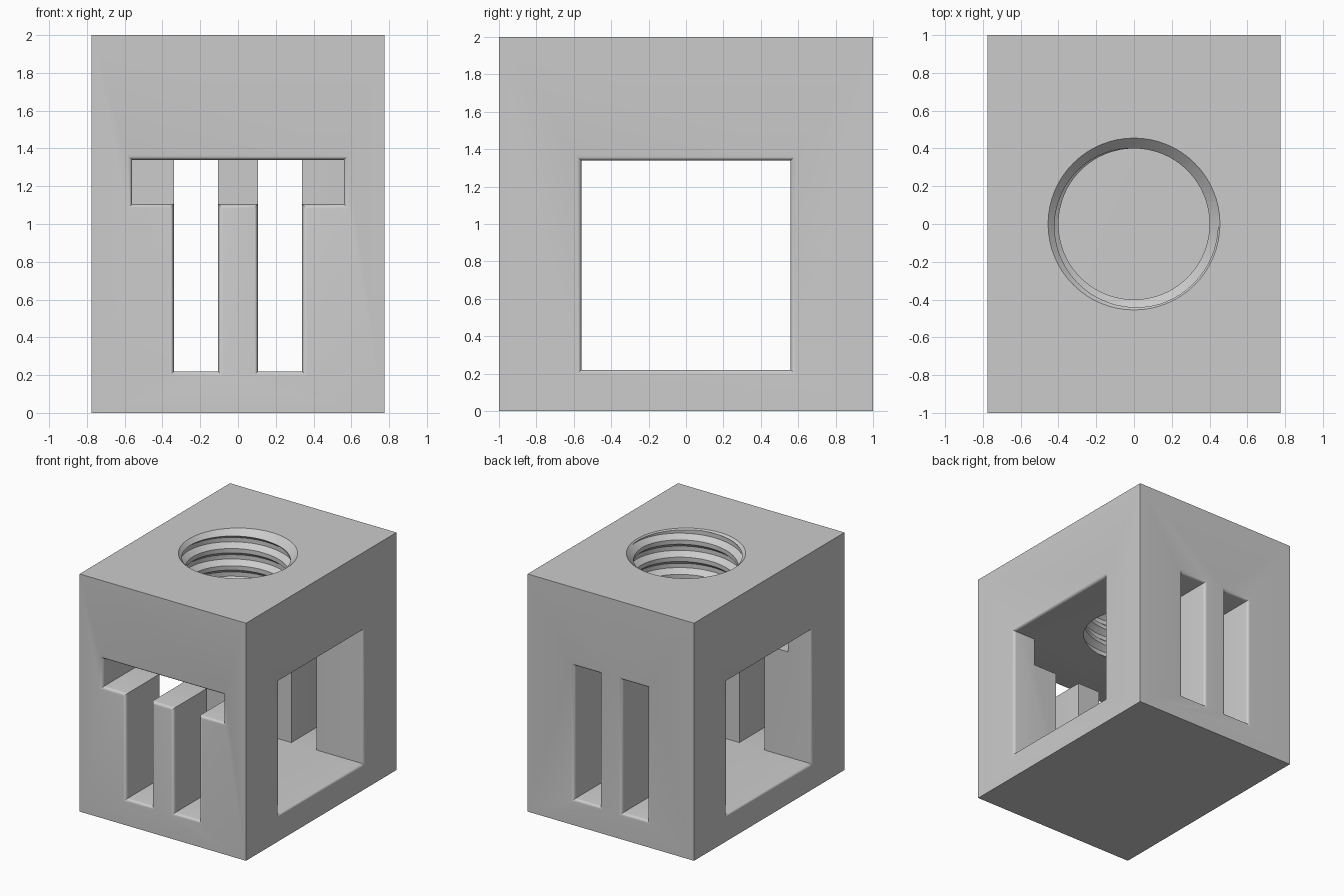
import bpy, bmesh, math
from mathutils import Vector

if "Cube" in bpy.data.objects:
    bpy.data.objects.remove(bpy.data.objects["Cube"], do_unlink=True)

HX, HY, H = 0.775, 1.0, 2.0            # half width, half depth, height
LOW, HIGH, SIDE = 0.22, 1.34, 0.56     # chamber floor, ceiling, half depth
SLOT_IN, SLOT_OUT, LEDGE = 0.105, 0.34, 1.105
BORE, ROOT, PITCH, STEPS = 0.40, 0.445, 0.145, 64

grey = bpy.data.materials.new("plain grey")
grey.use_nodes = True
grey.diffuse_color = (0.6, 0.6, 0.6, 1)
grey.node_tree.nodes["Principled BSDF"].inputs["Base Color"].default_value = (0.6, 0.6, 0.6, 1)


def finish(name, bm):
    bmesh.ops.recalc_face_normals(bm, faces=bm.faces)
    mesh = bpy.data.meshes.new(name)
    bm.to_mesh(mesh)
    bm.free()
    mesh.materials.append(grey)
    obj = bpy.data.objects.new(name, mesh)
    bpy.context.collection.objects.link(obj)
    return obj


def prism(name, outline, start, end):
    """Extrude an outline of points along a vector."""
    bm = bmesh.new()
    face = bm.faces.new([bm.verts.new(Vector(p) + Vector(start)) for p in outline])
    new = bmesh.ops.extrude_face_region(bm, geom=[face])["geom"]
    bmesh.ops.translate(bm, vec=Vector(end) - Vector(start),
                        verts=[v for v in new if isinstance(v, bmesh.types.BMVert)])
    return finish(name, bm)


def rect(a, b, c, d):
    return [(a, 0, c), (b, 0, c), (b, 0, d), (a, 0, d)]


def cut(target, cutter):
    mod = target.modifiers.new("cut", 'BOOLEAN')
    mod.operation, mod.solver, mod.object = 'DIFFERENCE', 'EXACT', cutter
    bpy.context.view_layer.objects.active = target
    bpy.ops.object.modifier_apply(modifier=mod.name)
    bpy.data.objects.remove(cutter, do_unlink=True)


# Block with the side-to-side chamber
body = prism("threaded_block", rect(-HX, HX, 0, H), (0, -HY, 0), (0, HY, 0))
chamber = [(0, y, z) for x, y, z in
           [(0, -SIDE, LOW), (0, SIDE, LOW), (0, SIDE, HIGH), (0, -SIDE, HIGH)]]
cut(body, prism("chamber_cutter", chamber, (-1, 0, 0), (1, 0, 0)))

# Two slots in the back wall
for s in (-1, 1):
    cut(body, prism("slot_cutter", rect(s * SLOT_IN, s * SLOT_OUT, LOW, HIGH),
                    (0, 0.4, 0), (0, 1.2, 0)))

# Front slots joined by a wide crossbar opening
half = [(SLOT_IN, LEDGE), (SLOT_IN, LOW), (SLOT_OUT, LOW), (SLOT_OUT, LEDGE),
        (SIDE, LEDGE), (SIDE, HIGH)]
fork = [(x, 0, z) for x, z in half] + [(-x, 0, z) for x, z in reversed(half)]
cut(body, prism("fork_cutter", fork, (0, -1.2, 0), (0, -0.4, 0)))

# Rounded outer edges and rounded opening rims
bm = bmesh.new()
bm.from_mesh(body.data)
bmesh.ops.remove_doubles(bm, verts=bm.verts, dist=0.0005)
bmesh.ops.dissolve_limit(bm, angle_limit=0.01, verts=bm.verts, edges=bm.edges)


def outer_planes(edge):
    tests = [lambda p: abs(abs(p.x) - HX) < 0.001, lambda p: abs(abs(p.y) - HY) < 0.001,
             lambda p: p.z < 0.001 or p.z > H - 0.001]
    return sum(all(t(v.co) for v in edge.verts) for t in tests)


for planes, size in ((1, 0.025), (2, 0.04)):
    edges = [e for e in bm.edges if len(e.link_faces) == 2
             and e.calc_face_angle(0) > 1.2 and outer_planes(e) == planes]
    bmesh.ops.bevel(bm, geom=edges, offset=size, offset_type='OFFSET', segments=4,
                    profile=0.5, affect='EDGES', clamp_overlap=False)
bm.to_mesh(body.data)
bm.free()

# Helical thread cutter: each column climbs a little, the seam joins one turn up
profile = [(0.0, BORE), (0.25, BORE), (0.5, ROOT), (0.75, ROOT)]
M, TURNS = len(profile), 8
bm = bmesh.new()
cols = []
for i in range(STEPS):
    a = 2 * math.pi * i / STEPS
    points = [(0.95, BORE)]
    points += [(1.04 + PITCH * (t + f + i / STEPS), r) for t in range(TURNS) for f, r in profile]
    points += [(2.5, BORE)]
    cols.append([bm.verts.new((r * math.cos(a), r * math.sin(a), z)) for z, r in points])
for a, b in zip(cols, cols[1:]):
    for j in range(len(a) - 1):
        bm.faces.new((a[j], b[j], b[j + 1], a[j + 1]))
last, first = cols[-1], cols[0]
for j in range(1, len(first) - 2 - M):
    bm.faces.new((last[j], first[j + M], first[j + M + 1], last[j + 1]))
bm.faces.new([last[0]] + first[:M + 2] + [last[1]])
bm.faces.new(last[-2 - M:] + [first[-1], first[-2]])
bm.faces.new([c[0] for c in cols])
bm.faces.new([c[-1] for c in cols])
cut(body, finish("thread_cutter", bm))

# Countersink at the mouth of the hole
bm = bmesh.new()
bmesh.ops.create_cone(bm, cap_ends=True, segments=STEPS, radius1=0.395, radius2=0.515, depth=0.12)
bmesh.ops.translate(bm, verts=bm.verts, vec=(0, 0, H))
cut(body, finish("countersink_cutter", bm))

# Smooth shading with crisp corners
bpy.ops.object.select_all(action='DESELECT')
body.select_set(True)
bpy.context.view_layer.objects.active = body
bpy.ops.object.shade_smooth_by_angle(angle=math.radians(30))
